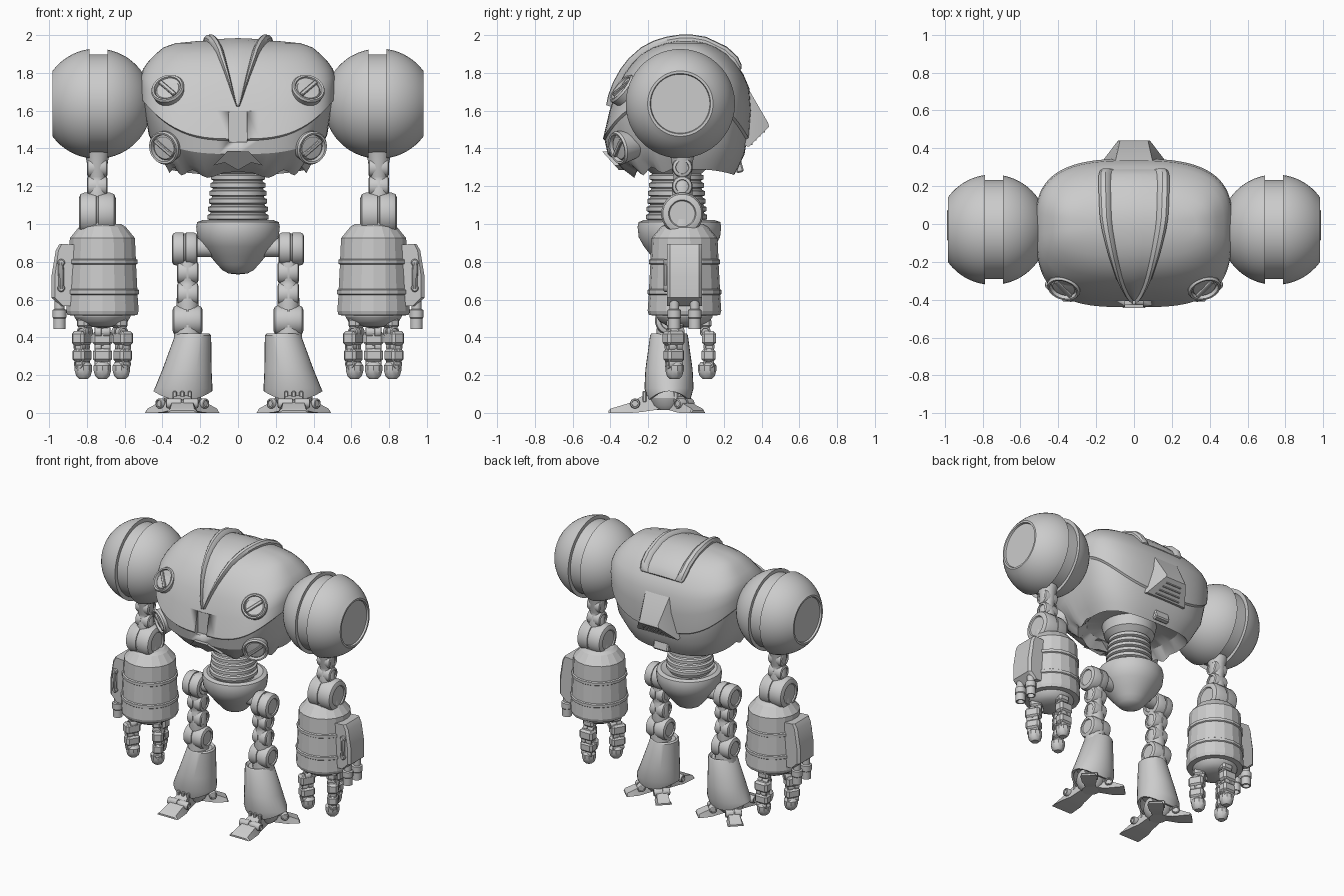
import bpy, bmesh
from math import sin, cos, pi, radians, sqrt
from mathutils import Vector as V, Matrix
from mathutils.bvhtree import BVHTree

if "Cube" in bpy.data.objects:
    bpy.data.objects.remove(bpy.data.objects["Cube"])


def finish(name, bm, mirror=False, angle=30):
    bmesh.ops.recalc_face_normals(bm, faces=bm.faces)
    bm.normal_update()
    for f in bm.faces:
        f.smooth = True
    for e in bm.edges:
        e.smooth = e.calc_face_angle(0) < radians(angle)
    me = bpy.data.meshes.new(name)
    bm.to_mesh(me)
    ob = bpy.data.objects.new(name, me)
    bpy.context.collection.objects.link(ob)
    if mirror:
        ob.modifiers.new("mirror", 'MIRROR').use_mirror_merge = False
    return ob


def loft(bm, rings):
    rows = [[bm.verts.new(p) for p in r] for r in rings]
    n = len(rows[0])
    for a, b in zip(rows, rows[1:]):
        for i in range(n):
            j = (i + 1) % n
            bm.faces.new((a[i], a[j], b[j], b[i]))
    bm.faces.new(rows[0][::-1])
    bm.faces.new(rows[-1])


def frame(axis):
    return V(axis).normalized().to_track_quat('Z', 'Y').to_matrix()


def lathe(bm, prof, c, axis=(0, 0, 1), n=32):
    m = frame(axis)
    loft(bm, [[V(c) + m @ V((r * cos(2 * pi * (i + .5) / n), r * sin(2 * pi * (i + .5) / n), h))
               for i in range(n)] for r, h in prof])


def drum(bm, c, r, half, axis=(1, 0, 0), n=24):
    # joint disc with rounded rims and a recessed hub
    b = min(r, half) * .3
    lathe(bm, [(r * .6, -half + .008), (r * .65, -half), (r - b, -half), (r - b * .3, -half + b * .3), (r, -half + b),
               (r, -.006), (r - .006, -.005), (r - .006, .005), (r, .006), (r, half - b),
               (r - b * .3, half - b * .3), (r - b, half), (r * .65, half), (r * .6, half - .008)], c, axis, n)


def box(bm, c, size, rot=Matrix.Identity(3), bevel=.01):
    m = Matrix.Translation(c) @ rot.to_4x4() @ Matrix.Diagonal((*size, 1))
    vs = bmesh.ops.create_cube(bm, size=1, matrix=m)['verts']
    if bevel:
        bmesh.ops.bevel(bm, geom=list({e for v in vs for e in v.link_edges}), offset=bevel,
                        segments=1, affect='EDGES', profile=.5)


# torso shell: plan sections (z, half width, front, back, side lift, front zigzag)
def power(c, p):
    return (1 if c > 0 else -1) * abs(c) ** p


rings = []
for z, a, f, b, k, zig in [
        (1.37, .2, .2, .16, 0, 0), (1.33, .30, .25, .22, .02, 0), (1.26, .37, .28, .255, .03, .018),
        (1.295, .405, .34, .275, .05, .008), (1.37, .472, .415, .31, .10, 0), (1.441, .505, .43, .322, .215, 0),
        (1.45, .518, .44, .335, .22, 0), (1.60, .52, .405, .345, .135, 0), (1.72, .516, .365, .335, .06, 0),
        (1.79, .503, .33, .305, .03, 0), (1.85, .475, .285, .265, .01, 0), (1.90, .436, .235, .22, 0, 0),
        (1.935, .395, .175, .165, 0, 0), (1.957, .33, .11, .11, 0, 0), (1.97, .2, .05, .05, 0, 0)]:
    ring = []
    for i in range(72):
        t = 2 * pi * i / 72
        q = .62 if sin(t) < 0 and z < 1.75 else .7
        u, w = power(cos(t), q), power(sin(t), q)
        wave = zig * cos(12 * t) if w < 0 else 0
        ring.append(V((a * u, w * (b if w > 0 else f), z + k * abs(u) ** 3 + wave)))
    rings.append(ring)
bm = bmesh.new()
loft(bm, rings)
bmesh.ops.recalc_face_normals(bm, faces=bm.faces)
tree = BVHTree.FromBMesh(bm)
torso = finish("torso_shell", bm, angle=28)

# slot in the front lip
bm = bmesh.new()
box(bm, (0, -.46, 1.515), (.095, .12, .16), bevel=0)
cutter = finish("slot_cutter", bm)
cutter.hide_render = True
cutter.hide_set(True)
mod = torso.modifiers.new("slot", 'BOOLEAN')
mod.operation, mod.object = 'DIFFERENCE', cutter

# crest panel with raised rims, draped over the torso
rows = []
for y, hw, s in [(.285, .165, .3), (.275, .178, .7), (.25, .185, 1), (.2, .187, 1), (.1, .184, 1), (.03, .18, 1),
                 (-.03, .17, 1), (-.1, .152, 1), (-.16, .135, 1), (-.22, .115, 1), (-.28, .093, 1), (-.32, .073, 1),
                 (-.355, .05, 1), (-.38, .028, 1), (-.398, .008, .8)]:
    row = []
    for u, h in [(-1, -.02), (-1, .015), (-.93, .03), (-.8, .033), (-.72, .024), (-.66, .008), (-.3, .012), (0, .014),
                 (.3, .012), (.66, .008), (.72, .024), (.8, .033), (.93, .03), (1, .015), (1, -.02),
                 (.4, -.03), (-.4, -.03)]:
        p, nrm, _, _ = tree.ray_cast(V((u * hw, y, 3)), V((0, 0, -1)))
        row.append(p + nrm * h * s)
    rows.append(row)
bm = bmesh.new()
loft(bm, rows)
finish("crest_panel", bm)

# four round lamps with a diagonal bar
bm = bmesh.new()
for x, z, d, lift in [(.37, 1.71, (.25, -.75, .6), 0), (.375, 1.41, (.48, -.82, -.2), .025)]:
    m = frame(d)
    p = tree.ray_cast(V((x, -2, z)), V((0, 1, 0)))[0] + m @ V((0, 0, lift))
    lathe(bm, [(.075, -.08), (.09, .01), (.083, .022), (.073, .02), (.068, .0), (.06, .008), (.001, .012)], p, d)
    box(bm, p + m @ V((0, 0, .012)), (.13, .022, .022), m @ Matrix.Rotation(radians(40), 3, 'Z'), .004)
finish("lamps", bm, True)

# chin guard, leaning back below the lip
bm = bmesh.new()
pts = [(-.13, 1.31), (-.055, 1.385), (.055, 1.385), (.13, 1.31), (.07, 1.325), (0, 1.285), (-.07, 1.325)]
loft(bm, [[V((x, y - (z - 1.28) * .9, z)) for x, z in pts] for y in (-.2, -.35)])
finish("chin_guard", bm)

# back exhaust: tapered block, slats and small flap
bm = bmesh.new()
loft(bm, [[V(p) for p in ((-w, y, z0), (w, y, z0), (v, y1, z1), (-v, y1, z1))] for w, y, z0, v, y1, z1 in [
    (.18, .26, 1.42, .13, .26, 1.75), (.165, .335, 1.41, .10, .325, 1.725), (.085, .44, 1.515, .075, .435, 1.535)]])
for i in range(4):
    box(bm, (0, .345 + .022 * i, 1.434 + .022 * i), (.2 - .025 * i, .012, .03), bevel=0)
box(bm, (0, .27, 1.34), (.12, .04, .14), Matrix.Rotation(radians(15), 3, 'X'), .008)
finish("back_exhaust", bm)

# ribbed waist
bm = bmesh.new()
prof = [(.13, .97)]
for i in range(6):
    z, r = 1.02 + .042 * i, .163 - .004 * i
    prof += [(r - .014, z), (r, z + .006), (r, z + .028), (r - .014, z + .034)]
lathe(bm, prof + [(.17, 1.3), (.19, 1.4)], (0, -.05, 0))
finish("waist_ribs", bm)

# pelvis cup
bm = bmesh.new()
lathe(bm, [(.14, 1.0), (.19, 1.02), (.217, 1.01), (.222, .985), (.216, .93), (.188, .88), (.148, .83), (.11, .785),
           (.082, .755), (.05, .738), (.001, .733)], (0, -.035, 0), n=40)
finish("pelvis", bm)

# shoulder spheres with groove and flat outer cap
R = .292
sph = lambda a, b, n: [(sqrt(R * R - h * h), h) for h in [a + (b - a) * i / n for i in range(n + 1)]]
bm = bmesh.new()
lathe(bm, sph(-.288, -.055, 12) + [(.262, -.055), (.262, .04)] + sph(.04, .235, 9)
      + [(.16, .235), (.156, .222), (.001, .222)], (.747, -.03, 1.637), (1, 0, 0), 56)
finish("shoulder", bm, True)

# upper arm links and elbow
bm = bmesh.new()
A = (.745, -.02)
lathe(bm, [(.075, 1.4), (.058, 1.33), (.054, 1.27), (.047, 1.25), (.047, 1.23), (.056, 1.21), (.058, 1.12), (.05, 1.05)],
      (*A, 0), n=12)
drum(bm, (*A, 1.3), .054, .055)
drum(bm, (*A, 1.2), .055, .055)
finish("upper_arm", bm, True)
bm = bmesh.new()
drum(bm, (*A, 1.055), .112, .098)
lathe(bm, [(.09, 1.04), (.1, .96)], (*A, 0), n=16)
finish("elbow", bm, True)

# faceted forearm barrel with bands
bm = bmesh.new()
F = (.718, -.008)
lathe(bm, [(.1, 1.0), (.125, .985), (.175, .925), (.18, .815), (.189, .81), (.189, .79), (.181, .785), (.188, .655),
           (.196, .65), (.196, .63), (.189, .625), (.195, .54), (.188, .518), (.15, .515), (.145, .54)], (*F, 0), n=18)
finish("forearm", bm, True, 12)

# side pod with handle and barrels
bm = bmesh.new()
pts = [(.86, .89), (.945, .895), (.965, .86), (.988, .72), (.988, .61), (.935, .565), (.86, .565)]
loft(bm, [[V((.86 + (x - .86) * s, y, z)) for x, z in pts]
          for y, s in ((-.1, .86), (-.085, 1), (.07, 1), (.085, .86))])
finish("arm_pod", bm, True)
bm = bmesh.new()
lathe(bm, [(.008, 0), (.015, .012), (.015, .15), (.008, .165)], (.935, -.105, .645), (.02, 0, 1), 10)
for z in (.66, .795):
    lathe(bm, [(.02, -.02), (.02, .012), (.014, .018)], (.936, -.1, z), (0, -1, 0), 12)
for y in (-.062, .046):
    lathe(bm, [(.026, .6), (.026, .55), (.037, .545), (.037, .505), (.033, .5), (.033, .445), (.024, .445), (.022, .47)],
          (.945, y, 0), n=16)
finish("pod_barrels", bm, True)

# palm and three segmented fingers
bm = bmesh.new()
lathe(bm, [(.15, .54), (.15, .51), (.135, .485), (.1, .465), (.05, .455), (.001, .452)], (*F, 0))
finish("palm", bm, True)
bm = bmesh.new()
for dx, dy, ang in [(-.105, -.055, 60), (.105, -.055, -60), (0, .125, 0)]:
    rot = Matrix.Rotation(radians(ang), 3, 'Z')
    out = V((dx, dy, 0)).normalized()
    base = V((F[0] + dx, F[1] + dy, 0))
    for z, off, w, d, h in [(.475, -.015, .085, .065, .055), (.395, .005, .106, .076, .075), (.305, .003, .1, .074, .07)]:
        box(bm, base + out * off + V((0, 0, z)), (w, d, h), rot, .014)
        drum(bm, base + out * off + V((0, 0, z - .045)), .03, .043, rot @ V((1, 0, 0)), 12)
    lathe(bm, [(.033, .27), (.049, .25), (.049, .225), (.04, .195), (.025, .18)], base - out * .005, n=10)
finish("fingers", bm, True)

# hip, thigh and knee joints
bm = bmesh.new()
L = (.267, -.085)
lathe(bm, [(.05, 0), (.05, .2)], (.1, L[1] + .02, .875), (1, 0, 0), 20)
drum(bm, (.282, L[1], .868), .088, .068)
finish("hip", bm, True)
bm = bmesh.new()
lathe(bm, [(.05, .84), (.058, .78), (.058, .73), (.05, .7), (.05, .68), (.058, .66), (.06, .58), (.055, .5)],
      (*L, 0), n=12)
for z in (.745, .63):
    drum(bm, (*L, z), .062, .057)
finish("thigh", bm, True)
bm = bmesh.new()
drum(bm, (*L, .49), .08, .079)
lathe(bm, [(.07, .47), (.075, .38)], (*L, 0), n=16)
finish("knee", bm, True)

# flared shin shell: sections (z, centre x, radius x, radius y)
bm = bmesh.new()
loft(bm, [[V((cx + rx * cos(2 * pi * i / 32), -.09 + ry * sin(2 * pi * i / 32),
              z + (.025 * cos(4 * pi * i / 32) if z < .11 else 0))) for i in range(32)] for z, cx, rx, ry in [
    (.405, .238, .07, .08), (.42, .238, .085, .094), (.41, .238, .096, .1), (.23, .27, .13, .125),
    (.13, .288, .153, .13), (.09, .292, .156, .112), (.09, .292, .14, .1), (.16, .288, .12, .09)]])
finish("shin_shell", bm, True)

# foot: ankle ball and three toes with knuckles
bm = bmesh.new()
C = V((.295, -.1, 0))
lathe(bm, [(.06, .015), (.085, .04), (.1, .08), (.09, .13), (.06, .17)], C, n=20)
for d, s, w in [((0, -1, 0), 1, 1), ((.7, .72, 0), .74, .66), ((-.7, .72, 0), .74, .66)]:
    d = V(d).normalized()
    t = V((-d.y, d.x, 0))
    loft(bm, [[C + d * q * s + t * hw * w * k + V((0, 0, z)) for k, z in ((-1, z0), (1, z0), (.75, z1), (-.75, z1))]
              for q, hw, z0, z1 in [(.03, .05, .02, .11), (.14, .06, .004, .085), (.19, .075, 0, .055),
                                    (.3, .085, 0, .022), (.31, .08, 0, .012)]])
    drum(bm, C + d * .17 * s + V((0, 0, .05)), .027, .085 * w, t, 12)
    for k in (-1, 0, 1):
        box(bm, C + d * .12 * s + t * .04 * w * k + V((0, 0, .085)), (.022, .022, .06), bevel=.005)
finish("foot", bm, True)
